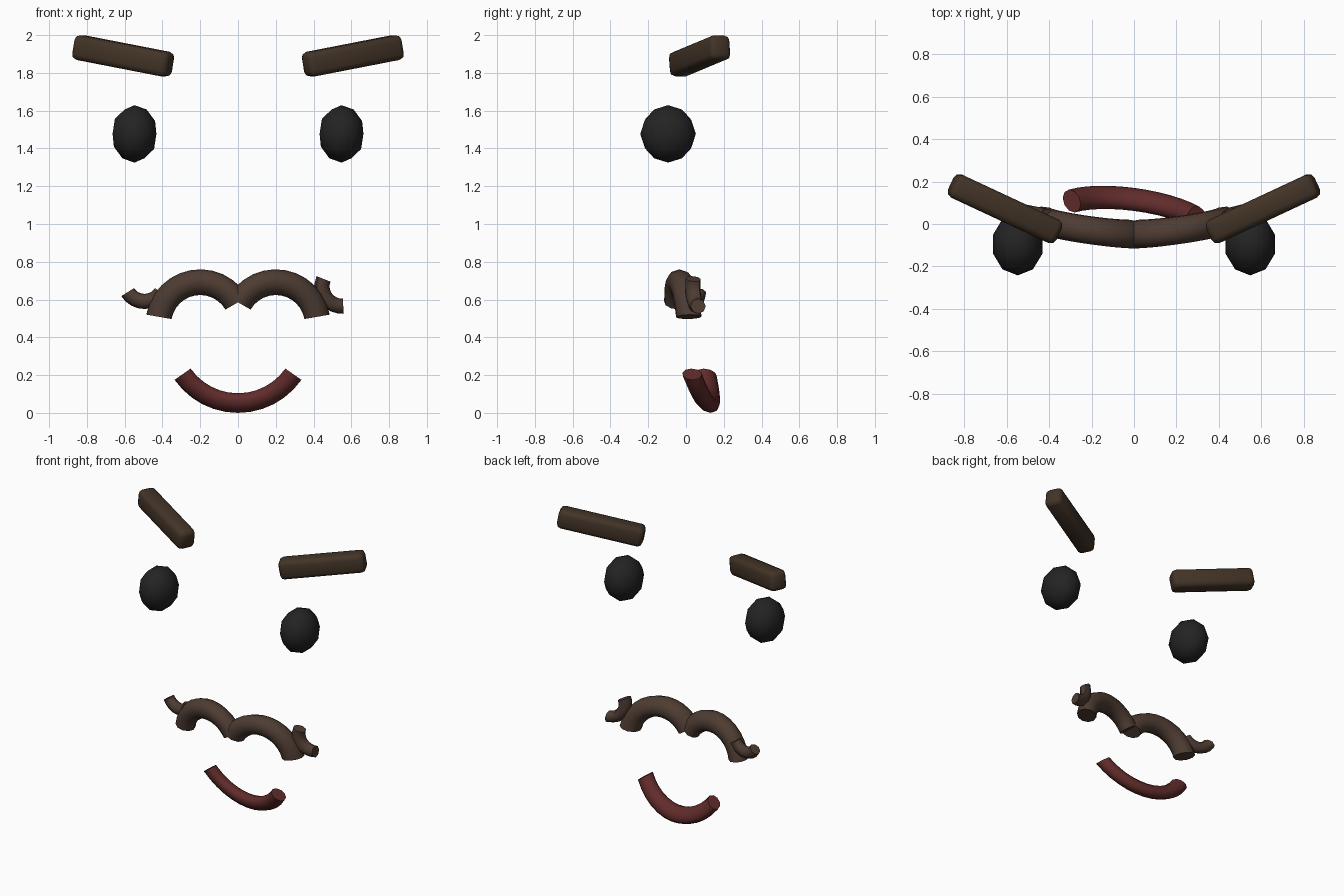
import bpy, bmesh
from math import radians, sin, cos, pi
from mathutils import Matrix

if "Cube" in bpy.data.objects:
    bpy.data.objects.remove(bpy.data.objects["Cube"])


def material(name, rgb):
    m = bpy.data.materials.new(name)
    m.diffuse_color = (*rgb, 1)
    m.use_nodes = True
    m.node_tree.nodes["Principled BSDF"].inputs["Base Color"].default_value = m.diffuse_color
    return m


BROW = material("brow_brown", (0.055, 0.034, 0.02))
EYE = material("eye_black", (0.018, 0.017, 0.017))
HAIR = material("moustache_brown", (0.075, 0.045, 0.032))
LIP = material("mouth_red", (0.12, 0.025, 0.024))


def finish(name, bm, mat, angle):
    bmesh.ops.recalc_face_normals(bm, faces=bm.faces)
    me = bpy.data.meshes.new(name)
    bm.to_mesh(me)
    bm.free()
    me.materials.append(mat)
    ob = bpy.data.objects.new(name, me)
    bpy.context.collection.objects.link(ob)
    bpy.ops.object.select_all(action='DESELECT')
    ob.select_set(True)
    bpy.context.view_layer.objects.active = ob
    bpy.ops.object.shade_smooth_by_angle(angle=radians(angle))
    return ob


def arc_tube(name, cx, cz, R, r, a0, a1, y_at, mat, steps=12, sides=10):
    """Capped piece of a torus in the xz plane, leaned in depth by y_at(x, z)."""
    bm = bmesh.new()
    rings = []
    for i in range(steps + 1):
        a = radians(a0 + (a1 - a0) * i / steps)
        ring = []
        for j in range(sides):
            b = 2 * pi * j / sides
            d = R + r * cos(b)
            x, z = cx + d * cos(a), cz + d * sin(a)
            ring.append(bm.verts.new((x, y_at(x, z) + r * sin(b), z)))
        rings.append(ring)
    for p, q in zip(rings, rings[1:]):
        for j in range(sides):
            k = (j + 1) % sides
            bm.faces.new((p[j], p[k], q[k], q[j]))
    bm.faces.new(rings[0])
    bm.faces.new(rings[-1])
    return finish(name, bm, mat, 50)


for side, s in (("left", -1), ("right", 1)):
    # eyebrow: rounded bar, swept back and raised outward
    bm = bmesh.new()
    bmesh.ops.create_cube(bm, size=1, matrix=Matrix.Diagonal((0.56, 0.12, 0.132, 1)))
    bmesh.ops.bevel(bm, geom=bm.edges[:], offset=0.03, segments=2, profile=0.5,
                    affect='EDGES')
    bm.transform(Matrix.Translation((s * 0.608, 0.072, 1.89))
                 @ Matrix.Rotation(s * radians(25), 4, 'Z')
                 @ Matrix.Rotation(-s * radians(10), 4, 'Y'))
    finish(side + "_eyebrow", bm, BROW, 50)

    # eye: low-poly ball, narrower in x
    bm = bmesh.new()
    bmesh.ops.create_icosphere(bm, subdivisions=2, radius=1)
    bm.transform(Matrix.Translation((s * 0.548, -0.095, 1.477))
                 @ Matrix.Diagonal((0.122, 0.147, 0.152, 1)))
    finish(side + "_eye", bm, EYE, 50)

    # moustache half
    a0, a1 = (30, 170) if s < 0 else (150, 10)
    arc_tube(side + "_moustache", s * 0.2, 0.47, 0.222, 0.068, a0, a1,
             lambda x, z: -0.05 + 0.137 * s * x - 0.083 * (z - 0.6), HAIR)

# moustache tips: same curl, turned differently on each side
arc_tube("left_moustache_tip", -0.495, 0.695, 0.105, 0.04, 212, 328,
         lambda x, z: 0.05 + 0.2 * (-x - 0.5), HAIR, 8, 8)
arc_tube("right_moustache_tip", 0.55, 0.67, 0.105, 0.04, 158, 274,
         lambda x, z: 0.05 + 0.25 * (x - 0.5), HAIR, 8, 8)

# mouth: smiling arc, slightly twisted and leaning forward at the top
arc_tube("mouth", 0, 0.41, 0.358, 0.052, 215, 325,
         lambda x, z: 0.115 - 0.13 * x - 0.3 * (z - 0.055), LIP)
